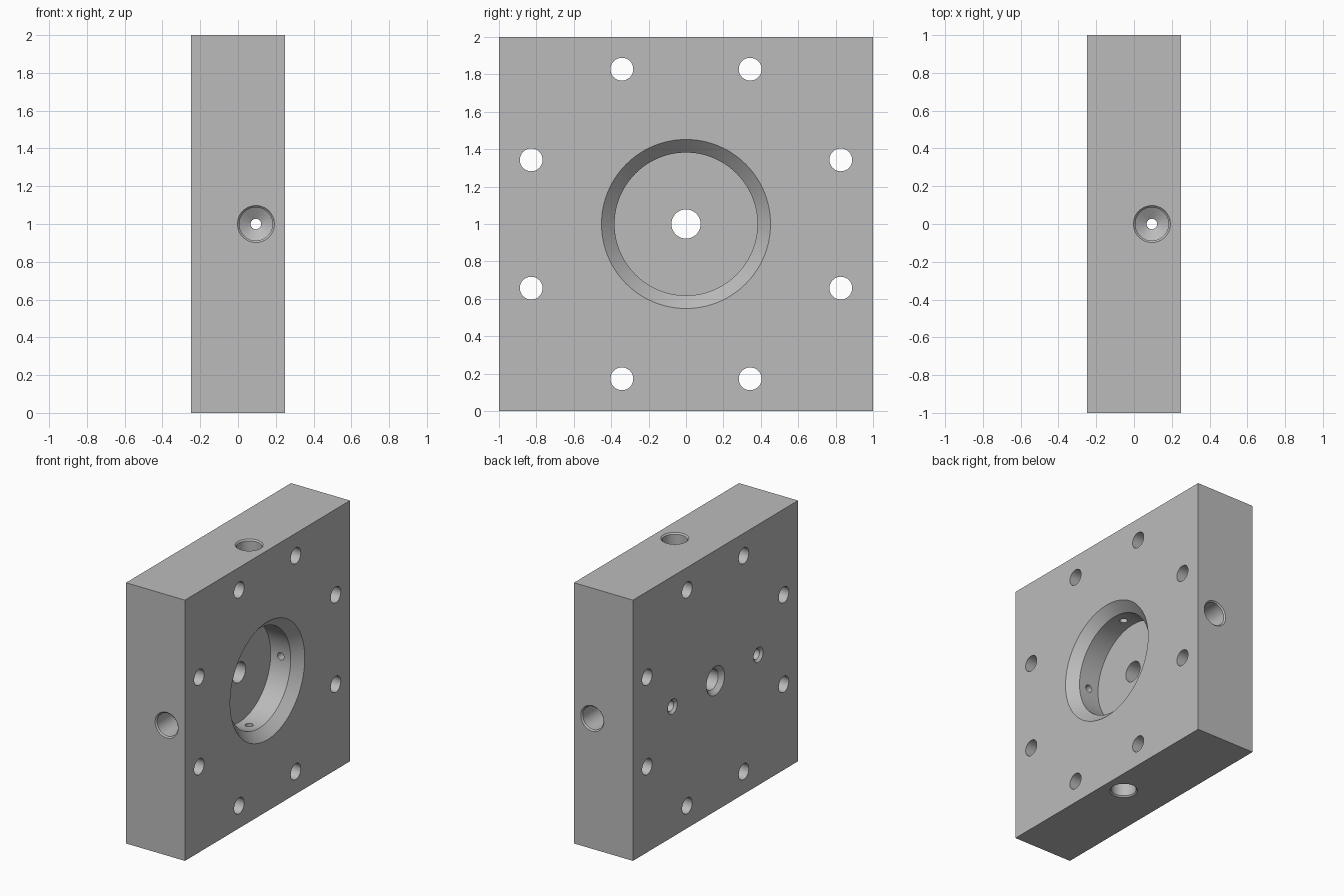
import bpy, bmesh, math
from mathutils import Vector

cube = bpy.data.objects.get("Cube")
if cube:
    bpy.data.objects.remove(cube, do_unlink=True)

metal = bpy.data.materials.new("plain grey metal")
metal.use_nodes = True
grey = (0.5, 0.5, 0.5, 1)
metal.diffuse_color = grey
metal.node_tree.nodes["Principled BSDF"].inputs["Base Color"].default_value = grey

HALF = 0.25      # half thickness of the plate
PORT_X = 0.095   # side ports sit towards the pocket face
OUT = 0.02       # how far cutters start outside the surface


def make_object(name, bm):
    mesh = bpy.data.meshes.new(name)
    bmesh.ops.recalc_face_normals(bm, faces=bm.faces)
    bm.to_mesh(mesh)
    bm.free()
    mesh.materials.append(metal)
    obj = bpy.data.objects.new(name, mesh)
    bpy.context.collection.objects.link(obj)
    return obj


def bore(name, start, direction, profile, sides=48):
    """Turned cutter: profile holds (depth, radius) pairs along direction."""
    bm = bmesh.new()
    turn = Vector(direction).to_track_quat('Z', 'Y')
    rings = []
    for depth, radius in profile:
        ring = []
        for i in range(sides):
            a = math.tau * i / sides
            p = Vector((radius * math.cos(a), radius * math.sin(a), depth))
            ring.append(bm.verts.new(Vector(start) + turn @ p))
        rings.append(ring)
    for a, b in zip(rings, rings[1:]):
        for i in range(sides):
            j = (i + 1) % sides
            bm.faces.new((a[i], a[j], b[j], b[i]))
    bm.faces.new(rings[0])
    bm.faces.new(rings[-1])
    obj = make_object(name, bm)
    obj.hide_render = True
    return obj


# Square plate
bm = bmesh.new()
bmesh.ops.create_cube(bm, size=1)
bmesh.ops.scale(bm, vec=(2 * HALF, 2, 2), verts=bm.verts)
bmesh.ops.translate(bm, vec=(0, 0, 1), verts=bm.verts)
plate = make_object("valve_plate", bm)

cutters = []

# Round pocket with a wide bevelled mouth
cutters.append(bore("pocket", (HALF, 0, 1), (-1, 0, 0),
                    [(-OUT, 0.452 + OUT), (0.07, 0.382), (0.24, 0.382)], 96))

# Central through hole, countersunk from the back face
cutters.append(bore("centre_hole", (-HALF, 0, 1), (1, 0, 0),
                    [(-OUT, 0.11 + OUT), (0.032, 0.078), (0.4, 0.078)]))

# Two small blind holes beside it
for s in (-1, 1):
    cutters.append(bore("dowel_hole", (-HALF, 0.52 * s, 1), (1, 0, 0),
                        [(-OUT, 0.058 + OUT), (0.018, 0.04), (0.2, 0.04), (0.22, 0.004)], 32))

# Ring of eight bolt holes
for i in range(8):
    a = math.radians(22.5 + 45 * i)
    cutters.append(bore("bolt_hole", (-HALF, 0.896 * math.cos(a), 1 + 0.896 * math.sin(a)),
                        (1, 0, 0), [(-0.1, 0.061), (0.6, 0.061)], 32))

# Four edge ports: chamfer, bore, drill point and narrow passage to the pocket
for y, z in ((1, 0), (-1, 0), (0, 1), (0, -1)):
    cutters.append(bore("edge_port", (PORT_X, y, 1 + z), (0, -y, -z),
                        [(-OUT, 0.098 + OUT), (0.01, 0.088), (0.3, 0.088),
                         (0.337, 0.028), (0.75, 0.028)]))

# Cut everything, then keep only the finished plate
for c in cutters:
    mod = plate.modifiers.new(c.name, 'BOOLEAN')
    mod.operation = 'DIFFERENCE'
    mod.solver = 'EXACT'
    mod.object = c
bpy.context.view_layer.update()
graph = bpy.context.evaluated_depsgraph_get()
finished = bpy.data.meshes.new_from_object(plate.evaluated_get(graph))
plate.modifiers.clear()
plate.data = finished
for c in cutters:
    bpy.data.objects.remove(c, do_unlink=True)
finished.materials.clear()
finished.materials.append(metal)
for f in finished.polygons:
    f.material_index = 0

bpy.ops.object.select_all(action='DESELECT')
plate.select_set(True)
bpy.context.view_layer.objects.active = plate
bpy.ops.object.shade_smooth_by_angle(angle=math.radians(25))
